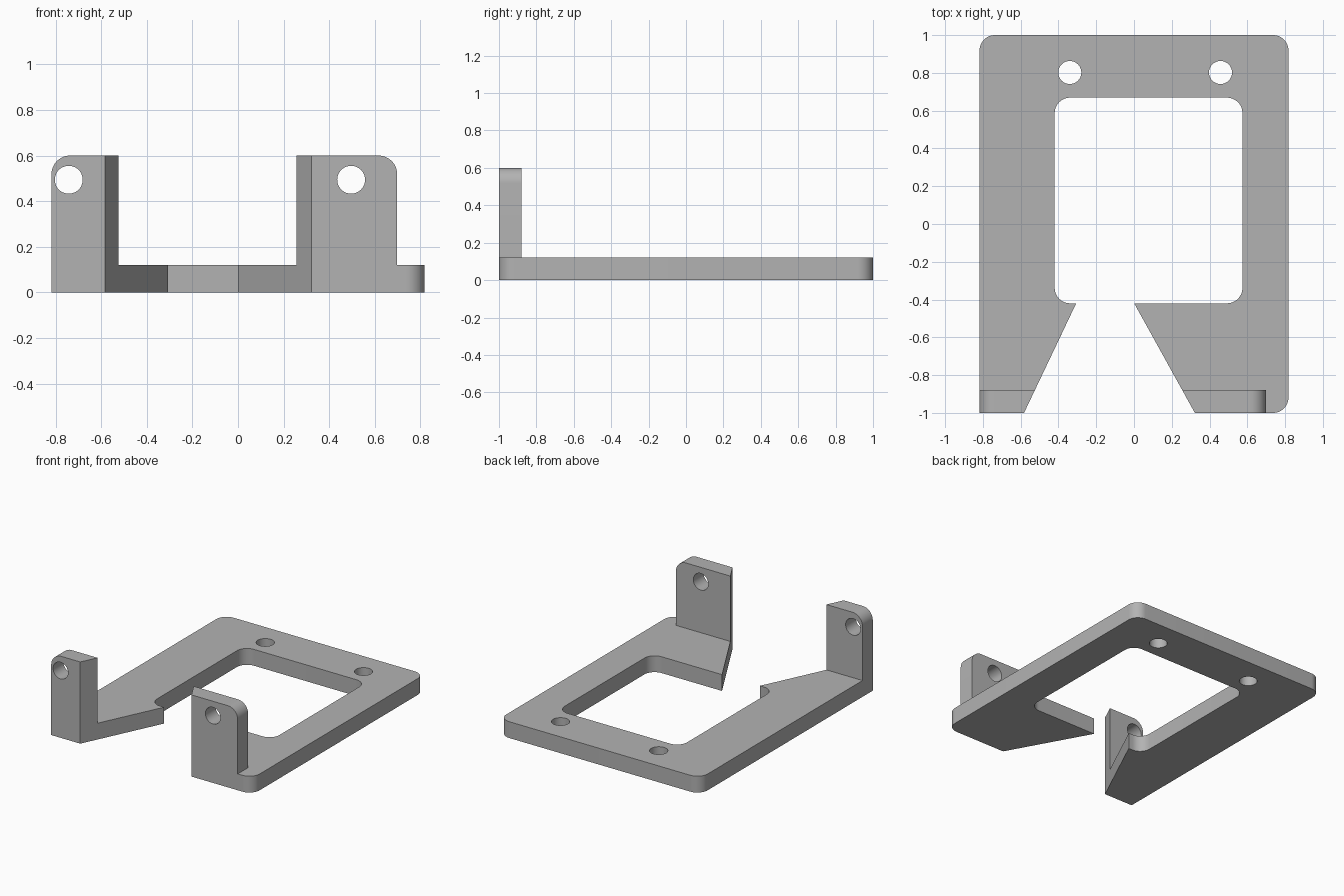
import bpy, bmesh
from math import cos, sin, pi, radians
from mathutils import Vector

cube = bpy.data.objects.get("Cube")
if cube:
    bpy.data.objects.remove(cube, do_unlink=True)

grey = bpy.data.materials.new("mid grey")
grey.use_nodes = True
colour = (0.45, 0.45, 0.45, 1)
grey.diffuse_color = colour
grey.node_tree.nodes["Principled BSDF"].inputs["Base Color"].default_value = colour

PLATE, TAB_TOP, TAB_BACK, R = 0.12, 0.6, -0.88, 0.082


def rounded_rect(x0, x1, y0, y1, radii):
    """Outline, counter-clockwise from the lower left; one radius per corner."""
    pts = []
    corners = [(x0, y0, 1, 1), (x1, y0, -1, 1), (x1, y1, -1, -1), (x0, y1, 1, -1)]
    for i, ((x, y, sx, sy), r) in enumerate(zip(corners, radii)):
        if r == 0:
            pts.append((x, y))
            continue
        for k in range(13):
            a = pi + (i + k / 12) * pi / 2
            pts.append((x + sx * r + r * cos(a), y + sy * r + r * sin(a)))
    return pts


def circle(x, y, r=0.061, n=48):
    return [(x + r * cos(2 * pi * k / n), y + r * sin(2 * pi * k / n)) for k in range(n)]


def prism(name, outline, start, end, upright=False):
    """Extrude an outline along z, or along y when upright."""
    bm = bmesh.new()
    place = (lambda u, v: (u, start, v)) if upright else (lambda u, v: (u, v, start))
    face = bm.faces.new([bm.verts.new(place(u, v)) for u, v in outline])
    step = Vector((0, end - start, 0)) if upright else Vector((0, 0, end - start))
    out = bmesh.ops.extrude_face_region(bm, geom=[face])
    moved = [g for g in out["geom"] if isinstance(g, bmesh.types.BMVert)]
    bmesh.ops.translate(bm, verts=moved, vec=step)
    bmesh.ops.recalc_face_normals(bm, faces=bm.faces)
    mesh = bpy.data.meshes.new(name)
    bm.to_mesh(mesh)
    bm.free()
    mesh.materials.append(grey)
    obj = bpy.data.objects.new(name, mesh)
    bpy.context.collection.objects.link(obj)
    return obj


def combine(target, tool, operation):
    mod = target.modifiers.new("combine", "BOOLEAN")
    mod.operation, mod.solver, mod.object = operation, "EXACT", tool
    bpy.context.view_layer.objects.active = target
    bpy.ops.object.modifier_apply(modifier=mod.name)
    bpy.data.objects.remove(tool, do_unlink=True)


# Base plate: the front corner under the narrow tab stays square
bracket = prism("mounting_bracket",
                rounded_rect(-0.818, 0.818, -1, 1, (0, R, R, R)), 0, PLATE)

# Upright tabs, rounded on their outer top corners
for name, x0, x1, radii in (("right_tab", -0.818, -0.45, (0, 0, 0, R)),
                            ("left_tab", 0.2, 0.698, (0, 0, R, 0))):
    tab = prism(name, rounded_rect(x0, x1, 0, TAB_TOP, radii), -1, TAB_BACK, True)
    combine(bracket, tab, "UNION")

# Window and the tapered opening at the front
combine(bracket, prism("window_cutter",
        rounded_rect(-0.42, 0.574, -0.42, 0.669, (R,) * 4), -0.5, 1), "DIFFERENCE")
slope_r, slope_l = (0.582 - 0.306) / 0.58, 0.322 / 0.58
opening = [(-0.582 - slope_r * 0.1, -1.1), (0.322 + slope_l * 0.1, -1.1),
           (0.001, -0.42), (0.001, -0.3), (-0.306, -0.3), (-0.306, -0.42)]
combine(bracket, prism("opening_cutter", opening, -0.5, 1), "DIFFERENCE")

# Screw holes through the plate and the tabs
for x in (-0.34, 0.458):
    combine(bracket, prism("plate_hole_cutter", circle(x, 0.802), -0.5, 1), "DIFFERENCE")
for x in (-0.742, 0.496):
    combine(bracket, prism("tab_hole_cutter", circle(x, 0.494), -1.2, -0.7, True), "DIFFERENCE")

bpy.ops.object.select_all(action="DESELECT")
bracket.select_set(True)
bpy.context.view_layer.objects.active = bracket
bpy.ops.object.shade_smooth_by_angle(angle=radians(30))
